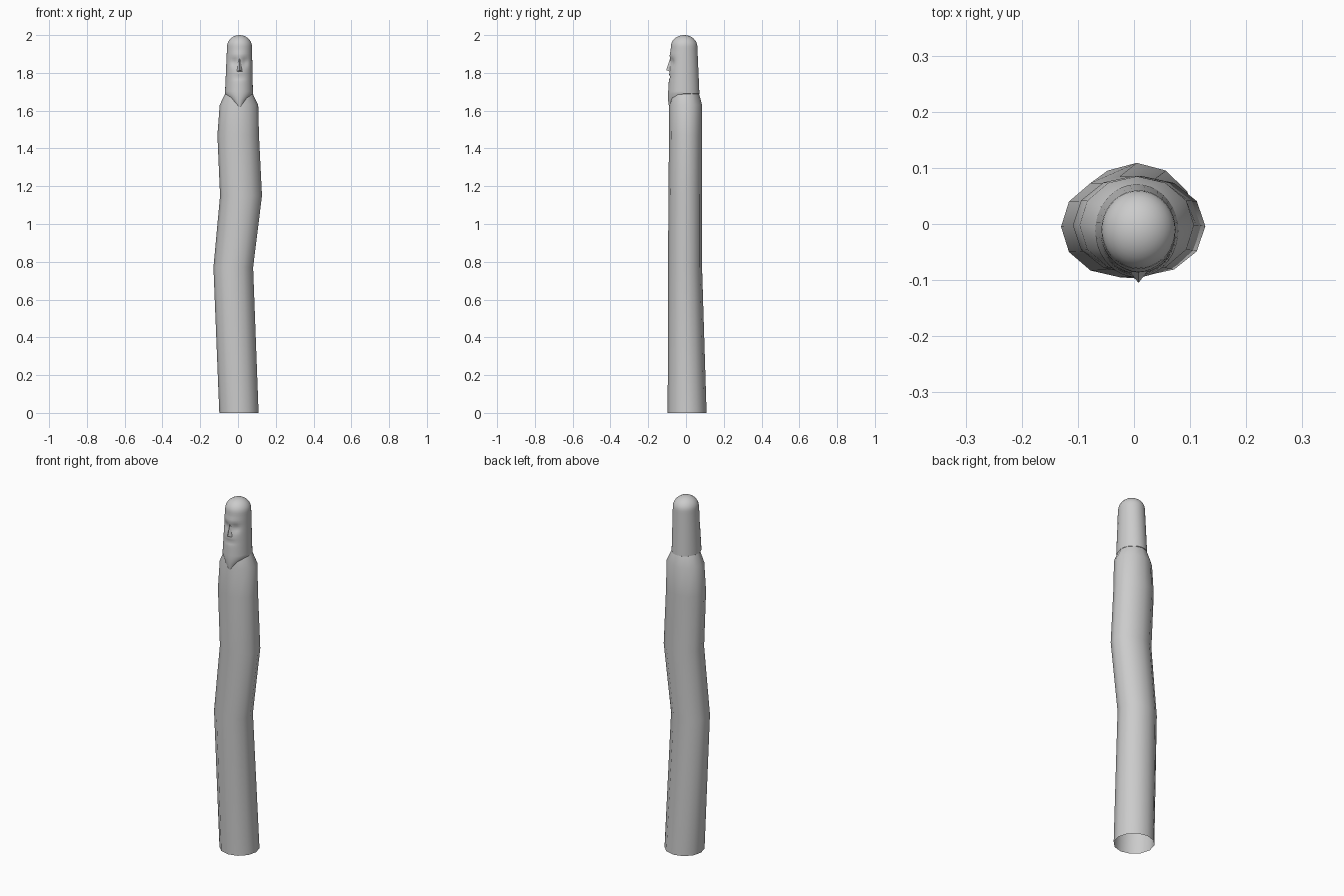
import bpy, bmesh, math
from math import sin, cos, pi, exp

if "Cube" in bpy.data.objects:
    bpy.data.objects.remove(bpy.data.objects["Cube"])


def loft(name, rings, sides, tip=None, offset=None, angle=40):
    """Skin elliptical rings (z, cx, cy, rx, ry); open bottom, optional tip."""
    bm = bmesh.new()
    rows = []
    for z, cx, cy, rx, ry in rings:
        row = []
        for i in range(sides):
            a = 2 * pi * i / sides
            x, y = cx + rx * cos(a), cy + ry * sin(a)
            if offset and y < cy:
                y += offset(x - 0.008, z)
            row.append(bm.verts.new((x, y, z)))
        rows.append(row)
    for lo, hi in zip(rows, rows[1:]):
        for i in range(sides):
            j = (i + 1) % sides
            bm.faces.new((lo[i], lo[j], hi[j], hi[i]))
    if tip:
        t = bm.verts.new(tip)
        for i in range(sides):
            bm.faces.new((rows[-1][i], rows[-1][(i + 1) % sides], t))
    return finish(name, bm, angle)


def finish(name, bm, angle):
    me = bpy.data.meshes.new(name)
    bm.to_mesh(me)
    bm.free()
    ob = bpy.data.objects.new(name, me)
    bpy.context.collection.objects.link(ob)
    bpy.ops.object.select_all(action='DESELECT')
    ob.select_set(True)
    bpy.context.view_layer.objects.active = ob
    bpy.ops.object.shade_smooth_by_angle(angle=math.radians(angle))
    return ob


# Crooked twelve-sided trunk, open underneath
loft("trunk", [
    (0.00, 0.005, 0.006, 0.104, 0.103),
    (0.77, -0.025, -0.005, 0.105, 0.090),
    (1.15, 0.016, -0.004, 0.111, 0.089),
    (1.47, 0.001, -0.002, 0.110, 0.088),
    (1.63, 0.005, -0.002, 0.102, 0.087),
    (1.69, 0.005, -0.006, 0.073, 0.075),
], 12)


# Carved eye hollows, mouth groove and brow on the front of the head
def carve(x, z):
    def dent(u, w, su, sw):
        return exp(-(u / su) ** 2 - (w / sw) ** 2)
    return (0.012 * dent(abs(x) - 0.028, z - 1.855, 0.018, 0.022)
            + 0.006 * dent(x, z - 1.775, 0.03, 0.008)
            - 0.004 * dent(x, z - 1.895, 0.05, 0.015))


# Head: pointed beard, straight sides, domed top
head = [(1.62, 0.008, -0.070, 0.010, 0.020), (1.655, 0.006, -0.045, 0.042, 0.050)]
n = 20
for k in range(n + 1):
    t = k / n
    head.append((1.69 + 0.25 * t, 0.005 + 0.003 * t, -0.012 + 0.002 * t,
                 0.074 - 0.008 * t, 0.083 - 0.013 * t))
for k in range(1, 8):
    a = k * pi / 16
    head.append((1.94 + 0.06 * sin(a), 0.008, -0.010, 0.066 * cos(a), 0.070 * cos(a)))
loft("head", head, 36, tip=(0.008, -0.010, 2.0), offset=carve)

# Wedge nose
bm = bmesh.new()
v = [bm.verts.new(p) for p in [
    (0.008, -0.080, 1.89), (-0.010, -0.082, 1.805), (0.026, -0.082, 1.805),
    (0.008, -0.105, 1.815)]]
for f in ((0, 1, 3), (0, 3, 2), (1, 2, 3)):
    bm.faces.new([v[i] for i in f])
finish("nose", bm, 30)
